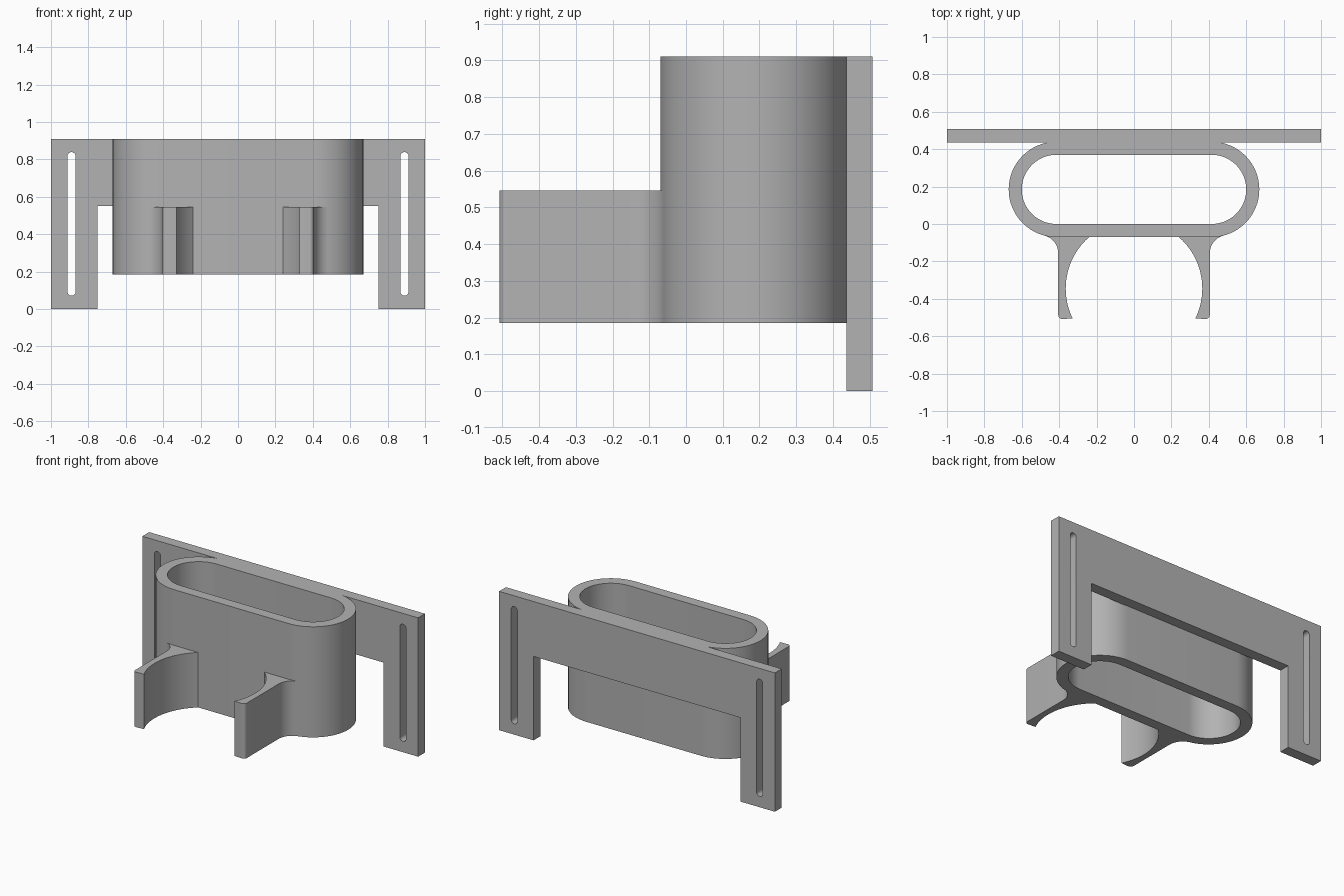
import bpy, bmesh
from math import sin, cos, radians
from mathutils import Matrix

cube = bpy.data.objects.get("Cube")
if cube:
    bpy.data.objects.remove(cube, do_unlink=True)

grey = bpy.data.materials.new("plain grey")
grey.use_nodes = True
colour = (0.45, 0.45, 0.45, 1)
grey.diffuse_color = colour
grey.node_tree.nodes["Principled BSDF"].inputs["Base Color"].default_value = colour


def arc(cx, cy, r, start, end, steps=24):
    """Points along a circular arc, angles in degrees."""
    angles = [radians(start + (end - start) * i / steps) for i in range(steps + 1)]
    return [(cx + r * cos(a), cy + r * sin(a)) for a in angles]


def stadium_x(half, cy, r):
    """Long slot outline lying along x."""
    return arc(half, cy, r, -90, 90, 32) + arc(-half, cy, r, 90, 270, 32)


def stadium_z(cx, low, high, r):
    """Long slot outline standing upright."""
    return arc(cx, high, r, 0, 180, 12) + arc(cx, low, r, 180, 360, 12)


def extrude(name, loops, depth, matrix):
    """Fill the outline with its holes, extrude it and place it."""
    bm = bmesh.new()
    for loop in loops:
        verts = [bm.verts.new((x, y, 0)) for x, y in loop]
        for a, b in zip(verts, verts[1:] + verts[:1]):
            bm.edges.new((a, b))
    bmesh.ops.triangle_fill(bm, use_beauty=True, edges=bm.edges[:], normal=(0, 0, 1))
    top = bmesh.ops.extrude_face_region(bm, geom=bm.faces[:])["geom"]
    bmesh.ops.translate(bm, vec=(0, 0, depth),
                        verts=[v for v in top if isinstance(v, bmesh.types.BMVert)])
    bm.transform(matrix)
    bmesh.ops.recalc_face_normals(bm, faces=bm.faces[:])
    mesh = bpy.data.meshes.new(name)
    bm.to_mesh(mesh)
    bm.free()
    mesh.materials.append(grey)
    obj = bpy.data.objects.new(name, mesh)
    bpy.context.collection.objects.link(obj)
    bpy.ops.object.select_all(action='DESELECT')
    obj.select_set(True)
    bpy.context.view_layer.objects.active = obj
    bpy.ops.object.shade_smooth_by_angle(angle=radians(30))
    return obj


# Back plate with two legs and an upright slot in each
plate = [(-1, 0), (-0.75, 0), (-0.75, 0.55), (0.75, 0.55),
         (0.75, 0), (1, 0), (1, 0.91), (-1, 0.91)]
slots = [stadium_z(side * 0.89, 0.093, 0.817, 0.022) for side in (-1, 1)]
upright = Matrix.Translation((0, 0.508, 0)) @ Matrix.Rotation(radians(90), 4, 'X')
extrude("back_plate", [plate] + slots, 0.071, upright)

# Open oval sleeve
base = Matrix.Translation((0, 0, 0.185))
extrude("oval_sleeve", [stadium_x(0.415, 0.185, 0.255), stadium_x(0.415, 0.185, 0.185)],
        0.725, base)

# Pair of clip arms: filleted outside, hollow round inside
outside = arc(0.505, -0.158, 0.1, 105, 180, 16)
tip = arc(0.383, -0.486, 0.022, 0, -90, 8)
inside = arc(0, -0.345, 0.365, -26, 49, 32)
arm = outside + tip + inside + [(0.24, -0.04), (0.46, -0.04)]
for name, side in (("left_clip_arm", 1), ("right_clip_arm", -1)):
    extrude(name, [[(side * x, y) for x, y in arm]], 0.36, base)
